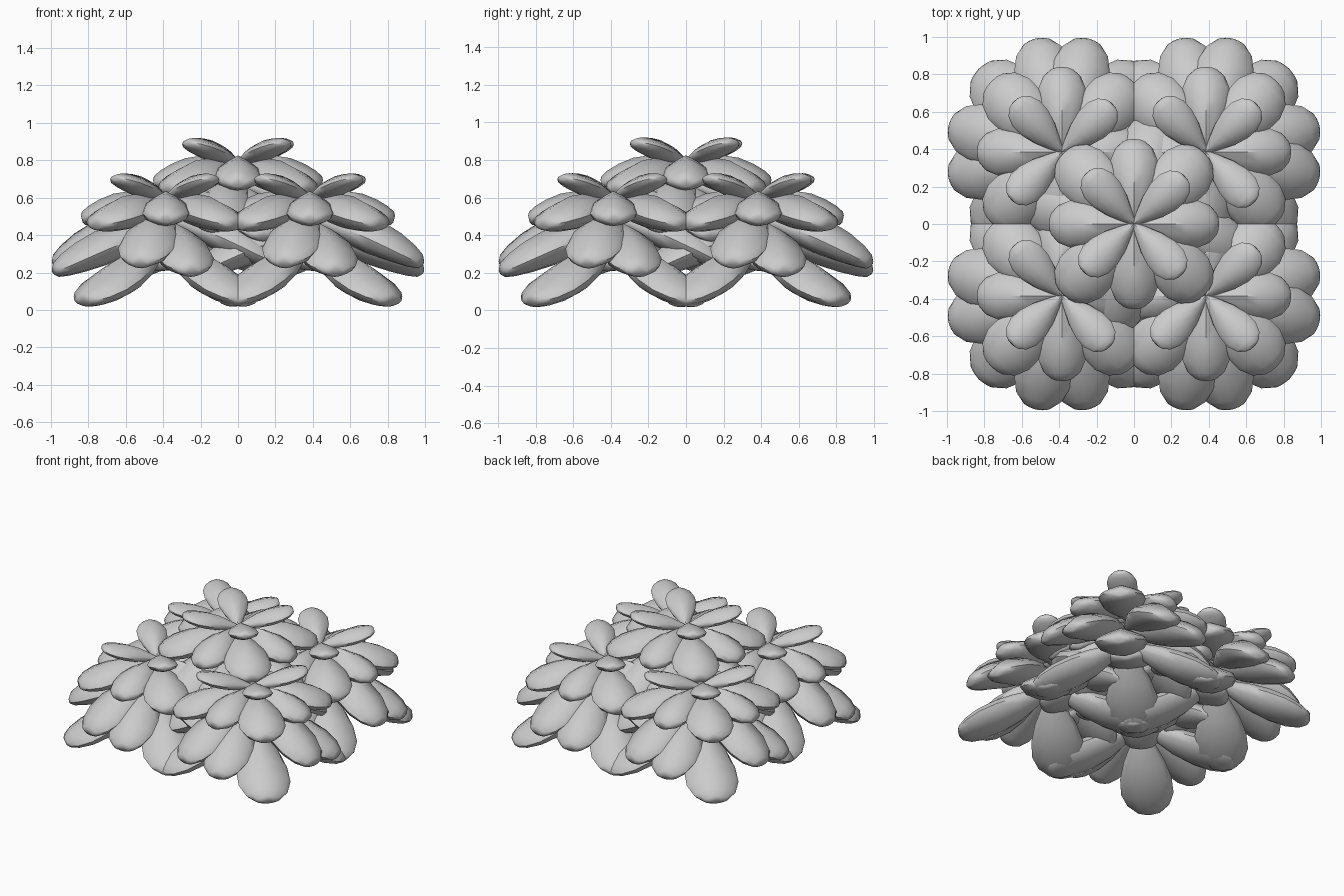
import bpy, bmesh, math
from mathutils import Vector

if "Cube" in bpy.data.objects:
    bpy.data.objects.remove(bpy.data.objects["Cube"])

# leaf outline: (fraction of length, half-width fraction, thickness fraction)
PROFILE = [(0.0, 0.12, 0.25), (0.18, 0.44, 0.60), (0.38, 0.78, 0.92), (0.58, 0.98, 1.0),
           (0.76, 1.0, 0.86), (0.90, 0.80, 0.64), (0.98, 0.48, 0.42), (1.0, 0.28, 0.22)]
# leaf cross-section: (across, up), ridged on top and rounded below
SECTION = [(1, 0.0), (0.86, 0.24), (0.45, 0.43), (0, 0.60), (-0.45, 0.43), (-0.86, 0.24),
           (-1, 0.0), (-0.84, -0.26), (-0.4, -0.45), (0, -0.52), (0.4, -0.45), (0.84, -0.26)]


def add_leaf(bm, angle, reach, z0, z1, width, thick, bow):
    a = math.radians(angle)
    out = Vector((math.cos(a), math.sin(a), 0))
    side = Vector((-math.sin(a), math.cos(a), 0))
    slope = math.atan2(z1 - z0, reach)
    up = Vector((0, 0, 1)) * math.cos(slope) - out * math.sin(slope)
    rings = []
    for t, w, h in PROFILE:
        c = out * reach * t
        c.z = z0 + (z1 - z0) * t + bow * 4 * t * (1 - t)
        rings.append([bm.verts.new(c + side * x * w * width / 2 + up * y * h * thick)
                      for x, y in SECTION])
    n = len(SECTION)
    for r, s in zip(rings, rings[1:]):
        for i in range(n):
            bm.faces.new((r[i], r[(i + 1) % n], s[(i + 1) % n], s[i]))
    bm.faces.new(rings[0][::-1])
    bm.faces.new(rings[-1])


# whorls of four leaves: angle, reach, base z, tip z, width, thickness, bow
WHORLS = [(43, 0.37, 0.60, 0.705, 0.20, 0.095, 0.0),
          (0, 0.45, 0.59, 0.485, 0.25, 0.15, 0.005),
          (45, 0.53, 0.56, 0.455, 0.31, 0.16, 0.015),
          (-13, 0.615, 0.49, 0.25, 0.31, 0.17, 0.03),
          (13, 0.615, 0.44, 0.205, 0.31, 0.17, 0.02),
          (45, 0.62, 0.36, 0.045, 0.35, 0.17, -0.015)]

bm = bmesh.new()
for ang, *rest in WHORLS:
    for k in range(4):
        add_leaf(bm, ang + 90 * k, *rest)
bmesh.ops.recalc_face_normals(bm, faces=bm.faces)
mesh = bpy.data.meshes.new("leaf_rosette")
bm.to_mesh(mesh)
bm.free()

# four corner rosettes and a raised one in the middle
D = 0.385
SPOTS = [("front_left", -D, -D, 0), ("front_right", D, -D, 0), ("back_left", -D, D, 0),
         ("back_right", D, D, 0), ("middle", 0, 0, 0.19)]
bpy.ops.object.select_all(action='DESELECT')
for name, x, y, z in SPOTS:
    ob = bpy.data.objects.new("rosette_" + name, mesh)
    ob.location = (x, y, z)
    bpy.context.collection.objects.link(ob)
    ob.select_set(True)
    bpy.context.view_layer.objects.active = ob
bpy.ops.object.shade_smooth_by_angle(angle=math.radians(50))
